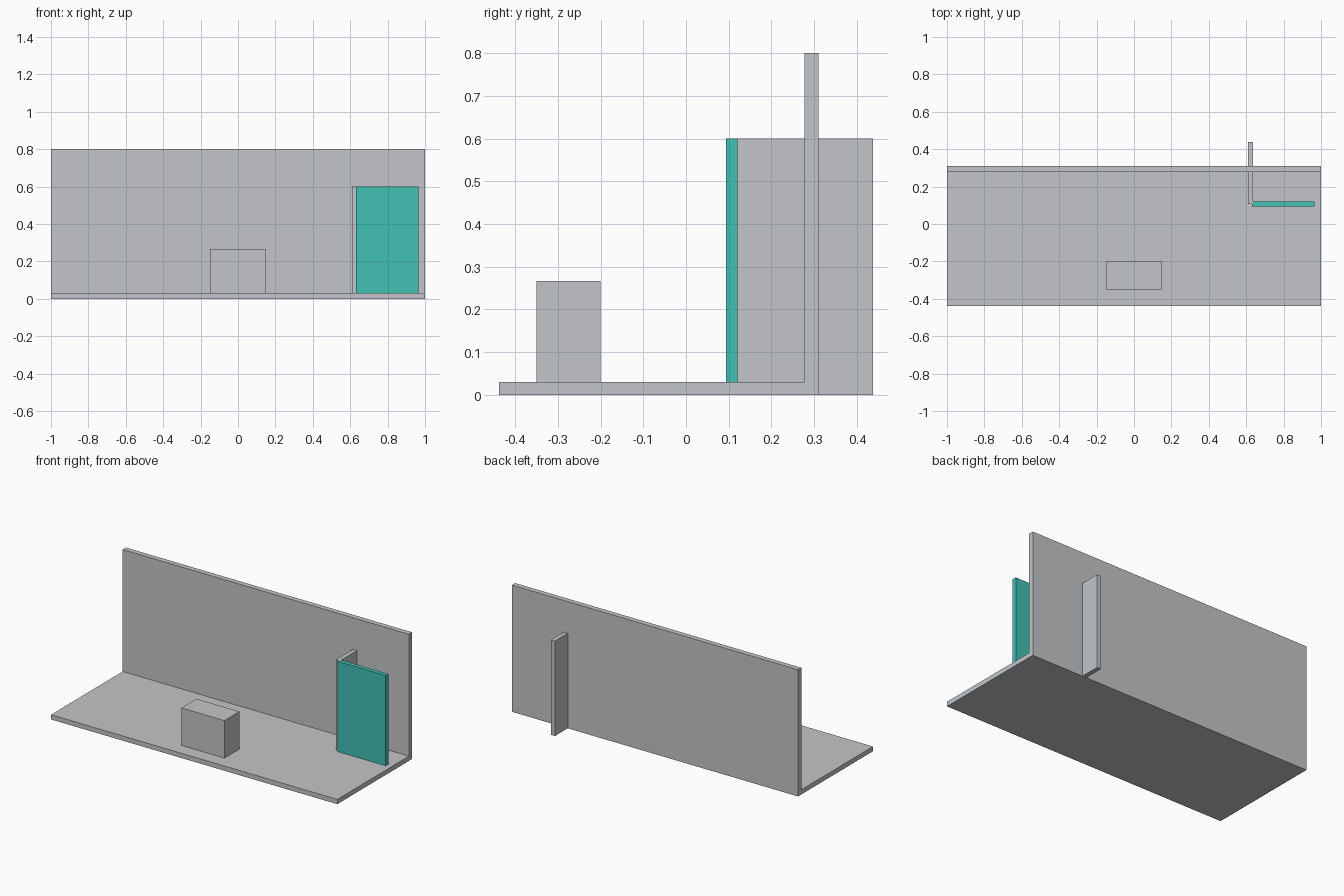
import bpy
import bmesh

if "Cube" in bpy.data.objects:
    bpy.data.objects.remove(bpy.data.objects["Cube"])


def material(name, rgb):
    m = bpy.data.materials.new(name)
    m.diffuse_color = (*rgb, 1.0)
    m.use_nodes = True
    m.node_tree.nodes["Principled BSDF"].inputs["Base Color"].default_value = m.diffuse_color
    return m


grey = material("light grey", (0.54, 0.56, 0.58))
teal = material("teal", (0.053, 0.533, 0.456))


def finish(name, bm, mat):
    bmesh.ops.recalc_face_normals(bm, faces=bm.faces)
    mesh = bpy.data.meshes.new(name)
    bm.to_mesh(mesh)
    bm.free()
    mesh.materials.append(mat)
    obj = bpy.data.objects.new(name, mesh)
    bpy.context.collection.objects.link(obj)
    return obj


def box(name, x, y, z, mat):
    """Box from (min, max) ranges on each axis."""
    bm = bmesh.new()
    bmesh.ops.create_cube(bm, size=1.0)
    for v in bm.verts:
        v.co = [r[0] + (c + 0.5) * (r[1] - r[0]) for c, r in zip(v.co, (x, y, z))]
    return finish(name, bm, mat)


# Floor and back wall: one L-shaped profile extruded along x
profile = [(-0.4375, 0), (0.31, 0), (0.31, 0.8), (0.277, 0.8), (0.277, 0.03), (-0.4375, 0.03)]
bm = bmesh.new()
face = bm.faces.new([bm.verts.new((-1, y, z)) for y, z in profile])
ext = bmesh.ops.extrude_face_region(bm, geom=[face])
bmesh.ops.translate(bm, vec=(2, 0, 0),
                    verts=[g for g in ext["geom"] if isinstance(g, bmesh.types.BMVert)])
finish("floor_and_wall", bm, grey)

# Block standing on the floor
box("block", (-0.15, 0.15), (-0.35, -0.2), (0.017, 0.267), grey)

# Side panel passing through the wall
box("side_panel", (0.609, 0.637), (0.107, 0.4375), (0, 0.6), grey)

# Teal door hung on the panel's front edge (its foot is sunk into the floor)
box("door", (0.631, 0.966), (0.094, 0.121), (0.005, 0.6), teal)
